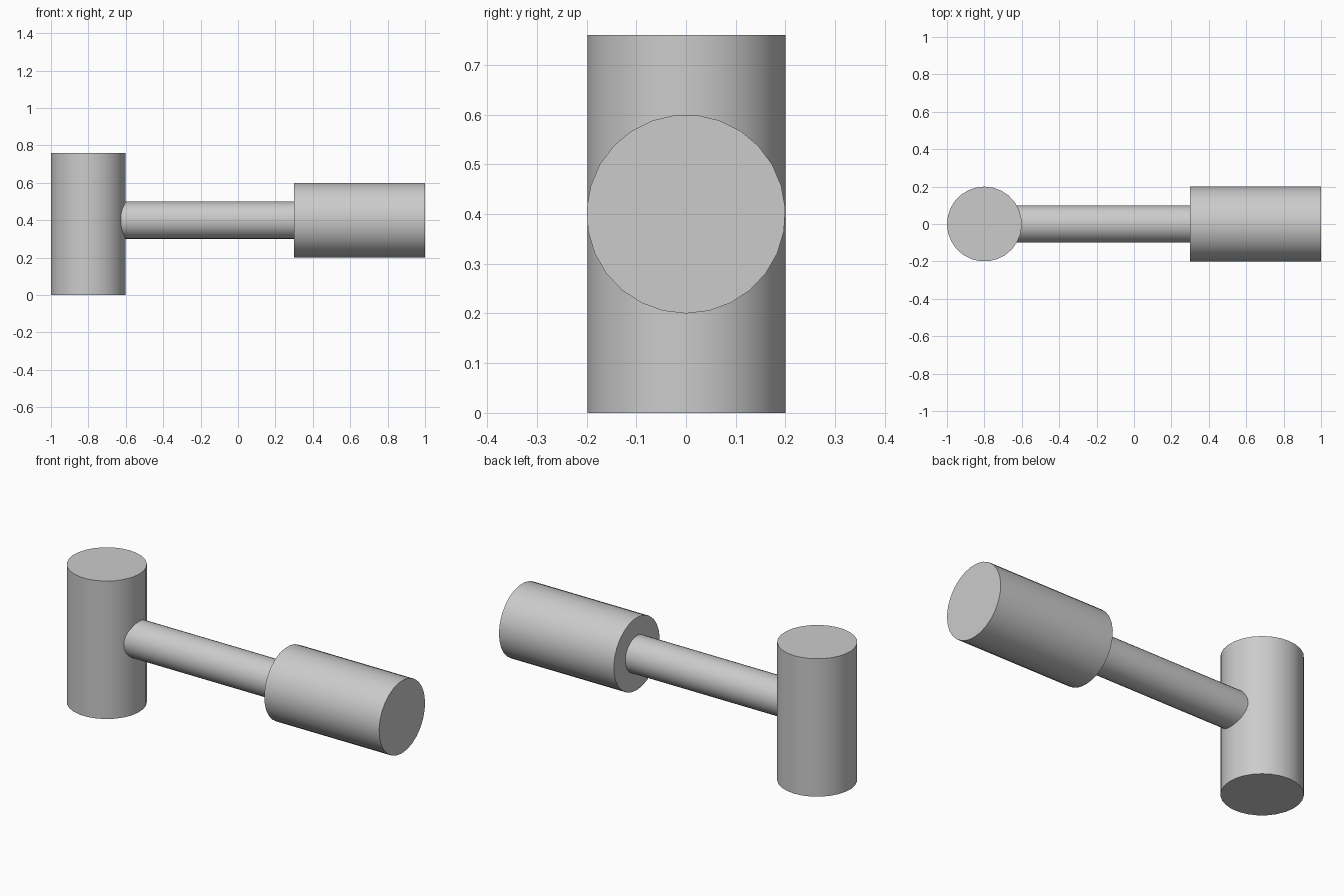
import bpy
import bmesh
from math import sin, cos, tau, radians
from mathutils import Matrix, Vector

cube = bpy.data.objects.get("Cube")
if cube:
    bpy.data.objects.remove(cube)

SIDES = 27

grey = bpy.data.materials.new("plain grey")
grey.use_nodes = True
colour = (0.6, 0.6, 0.6, 1)
grey.diffuse_color = colour
grey.node_tree.nodes["Principled BSDF"].inputs["Base Color"].default_value = colour


def cylinder(name, start, length, radius, turn=Matrix()):
    """Capped cylinder rising along z, turned and then moved to start."""
    bm = bmesh.new()
    angles = [tau * i / SIDES for i in range(SIDES)]
    ring = [bm.verts.new((radius * sin(a), radius * cos(a), 0)) for a in angles]
    base = bm.faces.new(ring)
    top = bmesh.ops.extrude_face_region(bm, geom=[base], use_keep_orig=True)["geom"]
    raised = [v for v in top if isinstance(v, bmesh.types.BMVert)]
    bmesh.ops.translate(bm, verts=raised, vec=(0, 0, length))
    bmesh.ops.recalc_face_normals(bm, faces=bm.faces)
    bm.transform(Matrix.Translation(Vector(start)) @ turn)
    mesh = bpy.data.meshes.new(name)
    bm.to_mesh(mesh)
    bm.free()
    mesh.materials.append(grey)
    obj = bpy.data.objects.new(name, mesh)
    bpy.context.collection.objects.link(obj)
    bpy.ops.object.select_all(action="DESELECT")
    obj.select_set(True)
    bpy.context.view_layer.objects.active = obj
    bpy.ops.object.shade_smooth_by_angle(angle=radians(30))
    return obj


# Axis z goes to +x, and the first corner (+y) goes to -z
sideways = Matrix(((0, 0, 1), (-1, 0, 0), (0, -1, 0))).to_4x4()

# Upright head, shaft running into it, thick grip at the far end
cylinder("head", (-0.8, 0, 0), 0.76, 0.2)
cylinder("shaft", (-0.8, 0, 0.4), 1.15, 0.1, sideways)
cylinder("grip", (0.3, 0, 0.4), 0.7, 0.2, sideways)
